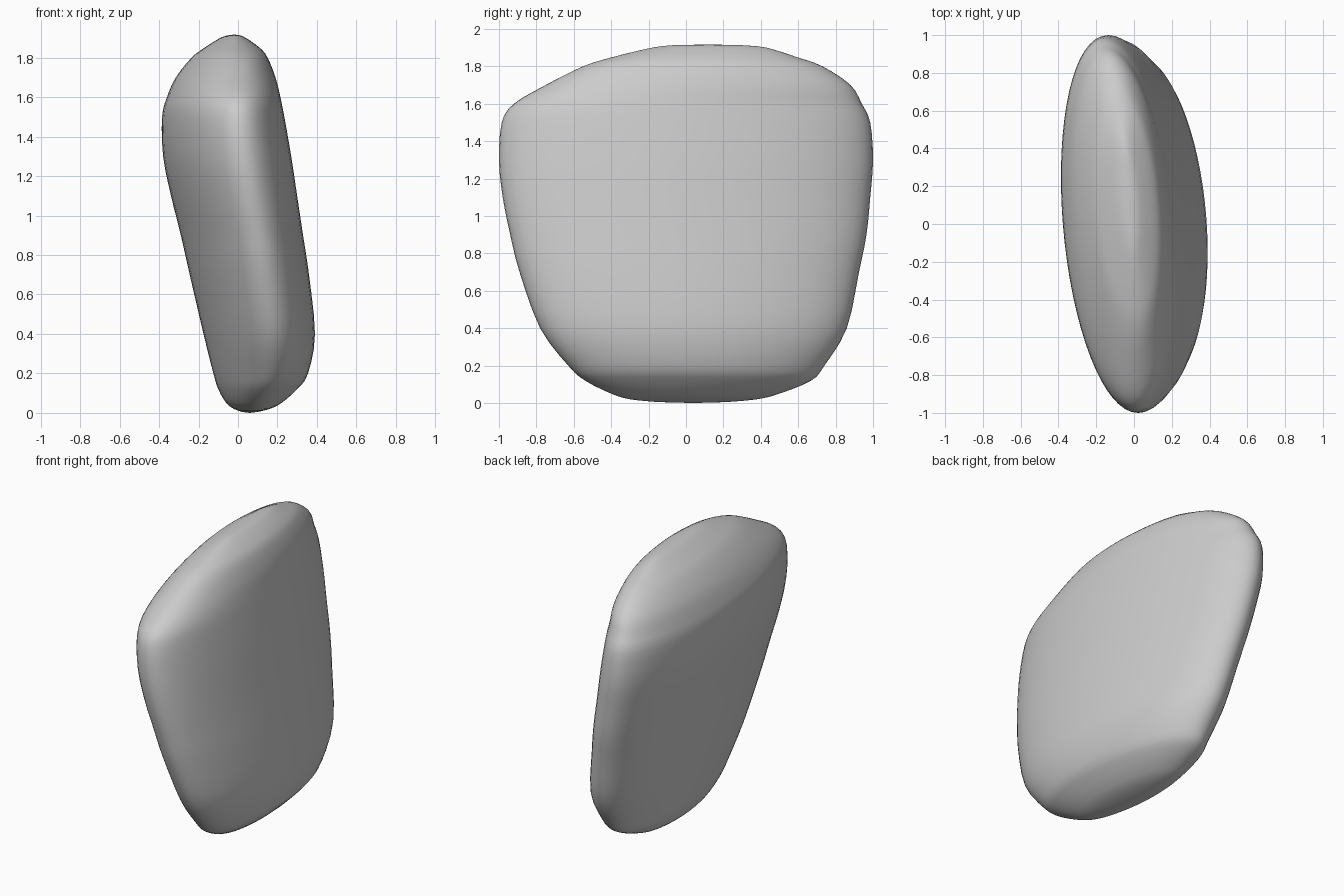
import bpy, bmesh
from math import sin, cos, tau, sqrt

if "Cube" in bpy.data.objects:
    bpy.data.objects.remove(bpy.data.objects["Cube"])

# Horizontal sections: z, x min, x max, y min, y max
SECTIONS = [
    (0.005, 0.02, 0.10, -0.15, 0.22), (0.02, -0.02, 0.16, -0.30, 0.38),
    (0.05, -0.06, 0.22, -0.40, 0.50), (0.12, -0.10, 0.30, -0.54, 0.67),
    (0.20, -0.125, 0.355, -0.63, 0.74), (0.40, -0.175, 0.39, -0.78, 0.86),
    (0.70, -0.245, 0.36, -0.89, 0.925), (0.90, -0.29, 0.33, -0.94, 0.965),
    (1.10, -0.34, 0.30, -0.98, 0.985), (1.30, -0.38, 0.27, -1.0, 1.0),
    (1.50, -0.385, 0.235, -0.985, 0.985), (1.60, -0.36, 0.215, -0.92, 0.94),
    (1.70, -0.315, 0.19, -0.75, 0.88), (1.80, -0.235, 0.15, -0.55, 0.73),
    (1.85, -0.17, 0.11, -0.39, 0.59), (1.90, -0.09, 0.04, -0.18, 0.43),
    (1.913, -0.05, 0.01, -0.07, 0.30),
]
SEGMENTS, STEPS, TWIST = 64, 3, 0.08


def catmull(p0, p1, p2, p3, t):
    return [0.5 * (2*b + (c-a)*t + (2*a-5*b+4*c-d)*t*t + (3*b-a-3*c+d)*t**3)
            for a, b, c, d in zip(p0, p1, p2, p3)]


def smooth_rows(rows):
    out = []
    for i in range(len(rows) - 1):
        quad = rows[max(i-1, 0)], rows[i], rows[i+1], rows[min(i+2, len(rows)-1)]
        out += [catmull(*quad, s / STEPS) for s in range(STEPS)]
    return out + [rows[-1]]


# Leaning cushion-shaped stone: elliptical rings, slightly skewed in plan
bm = bmesh.new()
rings = []
for z, x0, x1, y0, y1 in smooth_rows(SECTIONS):
    cx, cy, b = (x0 + x1) / 2, (y0 + y1) / 2, (y1 - y0) / 2
    a = sqrt(max(((x1 - x0) / 2)**2 - (TWIST * b)**2, 0.0001))
    ring = []
    for i in range(SEGMENTS):
        t = tau * i / SEGMENTS
        ring.append(bm.verts.new((cx + a*cos(t) - TWIST*b*sin(t), cy + b*sin(t), z)))
    rings.append(ring)
for lo, hi in zip(rings, rings[1:]):
    for i in range(SEGMENTS):
        j = (i + 1) % SEGMENTS
        bm.faces.new((lo[i], lo[j], hi[j], hi[i]))

# Closed bottom and top
for ring, co in ((rings[0][::-1], (0.06, 0.04, 0.0)), (rings[-1], (-0.02, 0.12, 1.917))):
    tip = bm.verts.new(co)
    for i in range(SEGMENTS):
        bm.faces.new((ring[i], ring[(i + 1) % SEGMENTS], tip))
bmesh.ops.recalc_face_normals(bm, faces=bm.faces)

mesh = bpy.data.meshes.new("stone_slab")
bm.to_mesh(mesh)
bm.free()
mesh.shade_smooth()
bpy.context.collection.objects.link(bpy.data.objects.new("stone_slab", mesh))
